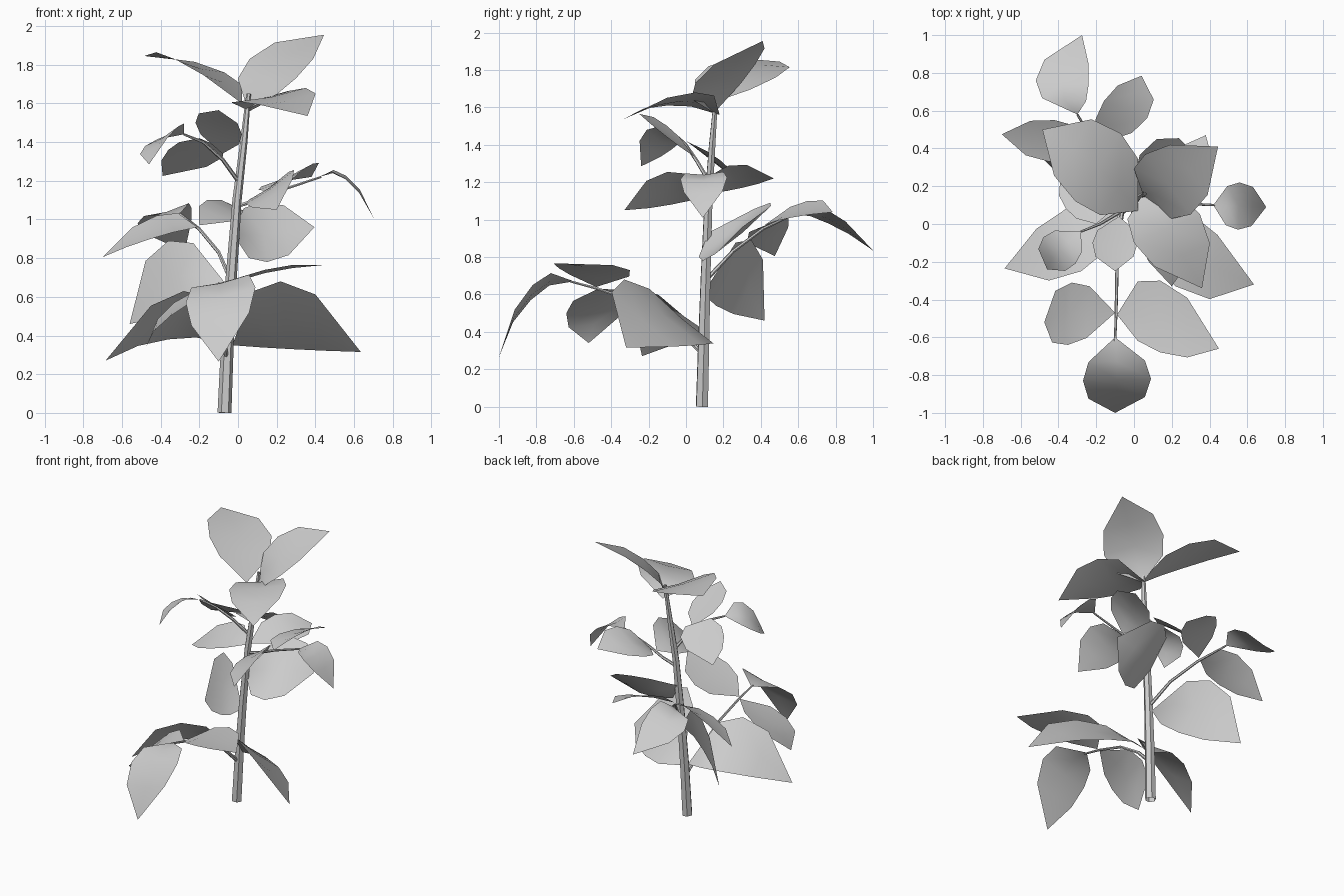
import bpy, bmesh
from mathutils import Vector as V


def tube(name, pts, radii):
    """Six-sided stalk along a path with a radius per point."""
    c = bpy.data.curves.new(name, 'CURVE')
    c.dimensions = '3D'
    c.bevel_depth = 1.0
    c.bevel_resolution = 1
    s = c.splines.new('POLY')
    s.use_smooth = False
    s.points.add(len(pts) - 1)
    for p, co, r in zip(s.points, pts, radii):
        p.co = (*co, 1)
        p.radius = r
    bpy.context.collection.objects.link(bpy.data.objects.new(name, c))


def leaf(name, base, left, right, tip):
    """Blade from its base, two widest edge points and tip."""
    B, L, R, T = V(base), V(left), V(right), V(tip)
    mid = (B + T) / 2

    def edge(P):
        out = P - mid
        return [B.lerp(P, .53) + out * .3, P, P.lerp(T, .5) + out * .33]

    ls, rs = edge(L), edge(R)
    ms = [(a + b) / 2 - V((0, 0, .012)) for a, b in zip(ls, rs)]
    bm = bmesh.new()
    vb, vt = bm.verts.new(B), bm.verts.new(T)
    rows = [[bm.verts.new(p) for p in row] for row in (ls, ms, rs)]
    for a, b in zip(rows, rows[1:]):
        bm.faces.new((vb, a[0], b[0]))
        for i in range(2):
            bm.faces.new((a[i], a[i + 1], b[i + 1], b[i]))
        bm.faces.new((a[2], vt, b[2]))
    bm.normal_update()
    if sum(f.normal.z * f.calc_area() for f in bm.faces) < 0:
        bmesh.ops.reverse_faces(bm, faces=bm.faces[:])
    for f in bm.faces:
        f.smooth = True
    me = bpy.data.meshes.new(name)
    bm.to_mesh(me)
    bm.free()
    bpy.context.collection.objects.link(bpy.data.objects.new(name, me))


# main stem
tube("stem", [(-.07, .085, 0), (-.055, .095, .36), (-.035, .105, .7), (-.005, .12, 1.1),
              (.03, .14, 1.4), (.055, .16, 1.65)], [.036, .033, .029, .024, .019, .012])

# side branches
tube("front_branch", [(-.06, .09, .28), (-.08, -.05, .42), (-.09, -.24, .55),
                      (-.095, -.47, .63), (-.1, -.62, .67)], [.013, .011, .009, .008, .006])
tube("back_branch", [(-.035, .11, .68), (-.1, .25, .83), (-.2, .41, .95),
                     (-.3, .58, 1.03)], [.012, .01, .009, .006])
tube("right_branch", [(0, .12, 1.07), (.1, .12, 1.1), (.22, .11, 1.15),
                      (.43, .1, 1.22)], [.011, .01, .008, .006])
tube("left_branch", [(.0, .125, 1.2), (-.08, .06, 1.31), (-.18, 0, 1.4),
                     (-.28, -.04, 1.44)], [.011, .01, .008, .006])

# top leaves
leaf("top_leaf_right", (.05, .15, 1.57), (.06, .37, 1.83), (.3, .05, 1.73), (.445, .41, 1.955))
leaf("top_leaf_back", (.02, .07, 1.6), (-.31, .12, 1.82), (-.07, .48, 1.76), (-.485, .5, 1.845))
leaf("top_leaf_front", (.06, .18, 1.56), (.0, -.1, 1.61), (.35, .05, 1.68), (.36, -.34, 1.535))

# left branch leaflets
leaf("left_leaflet_front", (-.08, .04, 1.34), (-.22, -.1, 1.5), (.02, -.1, 1.44), (-.1, -.25, 1.565))
leaf("left_leaflet_back", (-.2, .0, 1.42), (-.36, .08, 1.36), (-.08, .18, 1.32), (-.39, .25, 1.225))
leaf("left_leaflet_end", (-.28, -.04, 1.44), (-.48, -.07, 1.38), (-.31, -.21, 1.48), (-.46, -.24, 1.285))

# right branch leaflets
leaf("right_leaflet_front", (.16, .11, 1.13), (.04, -.08, 1.08), (.29, -.1, 1.255), (.2, -.33, 1.05))
leaf("right_leaflet_back", (.2, .12, 1.14), (.12, .3, 1.17), (.39, .23, 1.29), (.38, .47, 1.22))
leaf("right_leaflet_end", (.42, .1, 1.22), (.56, .22, 1.225), (.55, -.03, 1.215), (.7, .09, 1.01))

# back branch leaflets
leaf("back_leaflet_right", (-.2, .42, .97), (-.16, .65, 1.1), (.07, .56, 1.01), (.04, .785, 1.04))
leaf("back_leaflet_left", (-.21, .42, .96), (-.45, .33, .9), (-.42, .55, 1.02), (-.7, .475, .805))
leaf("back_leaflet_end", (-.3, .58, 1.03), (-.52, .76, .98), (-.24, .74, 1.06), (-.275, 1.0, .835))

# single leaves on the middle of the stem
leaf("mid_leaf_right", (-.03, .12, .93), (.12, .45, 1.09), (.15, .09, .78), (.395, .3, .96))
leaf("mid_leaf_left", (-.05, .12, .65), (-.36, .35, .89), (-.25, .16, .54), (-.56, .42, .46))

# front branch leaflets
leaf("front_leaflet_left", (-.1, -.47, .63), (-.33, -.31, .57), (-.35, -.64, .5), (-.475, -.52, .34))
leaf("front_leaflet_right", (-.09, -.48, .64), (.14, -.3, .73), (.14, -.68, .74), (.45, -.66, .765))
leaf("front_leaflet_end", (-.1, -.6, .67), (-.27, -.83, .57), (.09, -.82, .65), (-.1, -1.0, .265))

# low leaves
leaf("low_leaf_right", (-.03, .1, .35), (.22, -.33, .68), (.27, .08, .33), (.635, -.32, .315))
leaf("low_leaf_left", (-.07, .08, .36), (-.28, -.25, .63), (-.36, .08, .38), (-.685, -.235, .27))
